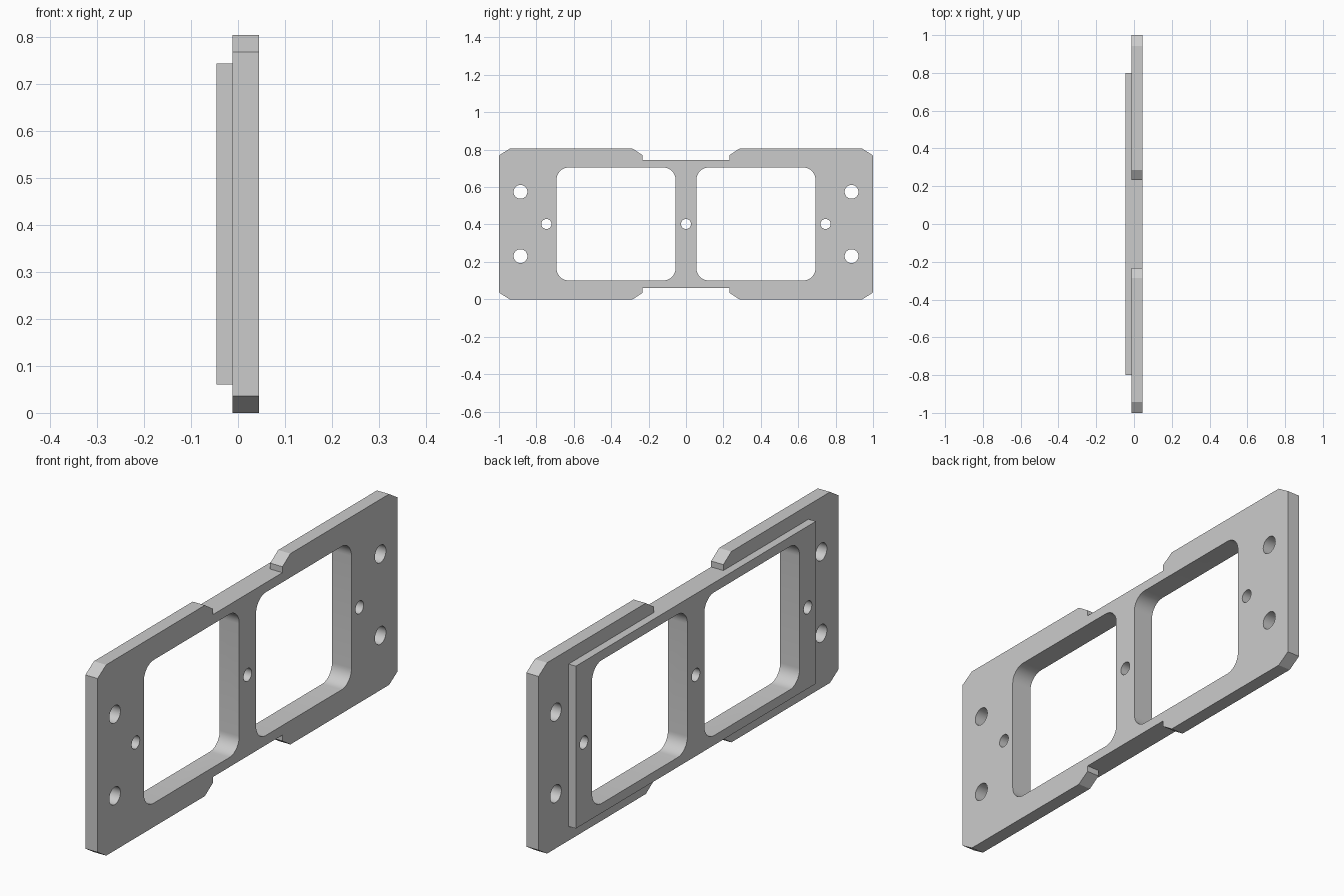
import bpy, bmesh
from math import cos, sin, pi, radians

cube = bpy.data.objects.get("Cube")
if cube:
    bpy.data.objects.remove(cube, do_unlink=True)

MID = 0.4025                       # height of the horizontal mirror line
BACK, STEP, FACE = -0.046, -0.012, 0.045

grey = bpy.data.materials.new("light grey")
grey.use_nodes = True
colour = (0.6, 0.6, 0.6, 1)
grey.diffuse_color = colour
grey.node_tree.nodes["Principled BSDF"].inputs["Base Color"].default_value = colour


def slab(name, outline, x0, x1):
    """Extrude a (y, height above mid) outline along x."""
    bm = bmesh.new()
    face = bm.faces.new([bm.verts.new((x0, y, MID + h)) for y, h in outline])
    ext = bmesh.ops.extrude_face_region(bm, geom=[face])
    for v in ext["geom"]:
        if isinstance(v, bmesh.types.BMVert):
            v.co.x = x1
    bmesh.ops.recalc_face_normals(bm, faces=bm.faces)
    mesh = bpy.data.meshes.new(name)
    bm.to_mesh(mesh)
    bm.free()
    mesh.materials.append(grey)
    obj = bpy.data.objects.new(name, mesh)
    bpy.context.collection.objects.link(obj)
    return obj


def arc(cy, ch, r, start, end, steps):
    angles = [start + (end - start) * i / steps for i in range(steps + 1)]
    return [(cy + r * cos(a), ch + r * sin(a)) for a in angles]


def rounded_rect(cy, half_w, half_h, r):
    pts = []
    for k, (sy, sh) in enumerate([(1, 1), (-1, 1), (-1, -1), (1, -1)]):
        pts += arc(cy + sy * (half_w - r), sh * (half_h - r), r,
                   k * pi / 2, (k + 1) * pi / 2, 10)
    return pts


def boolean(obj, other, operation):
    mod = obj.modifiers.new(other.name, "BOOLEAN")
    mod.operation, mod.solver, mod.object = operation, "EXACT", other
    bpy.context.view_layer.objects.active = obj
    bpy.ops.object.modifier_apply(modifier=mod.name)
    bpy.data.objects.remove(other, do_unlink=True)


# Main plate: one quarter of the outline, mirrored both ways
quarter = [(1, 0.3665), (0.943, MID), (0.285, MID), (0.232, 0.3675), (0.232, 0.3425)]
upper = quarter + [(-y, h) for y, h in reversed(quarter)]
plate = slab("mounting_plate", upper + [(-y, -h) for y, h in upper], STEP, FACE)

# Raised rear frame, joined to the plate
frame = slab("rear_frame", [(0.8, 0.3425), (-0.8, 0.3425), (-0.8, -0.3425), (0.8, -0.3425)],
             BACK, FACE)
boolean(plate, frame, "UNION")

# Two rounded windows
for side in (-1, 1):
    boolean(plate, slab("window_cutter", rounded_rect(side * 0.374, 0.318, 0.302, 0.065),
                        -0.2, 0.2), "DIFFERENCE")

# Screw holes: three small in the middle row, four larger at the ends
holes = [(y, 0, 0.027) for y in (-0.746, 0, 0.746)]
holes += [(sy * 0.885, sh * 0.172, 0.037) for sy in (-1, 1) for sh in (-1, 1)]
for y, h, r in holes:
    boolean(plate, slab("hole_cutter", arc(y, h, r, 0, 2 * pi, 32)[:-1], -0.2, 0.2),
            "DIFFERENCE")

# Smooth the rounded walls, keep the edges sharp
bpy.ops.object.select_all(action="DESELECT")
plate.select_set(True)
bpy.context.view_layer.objects.active = plate
bpy.ops.object.shade_smooth_by_angle(angle=radians(25))
